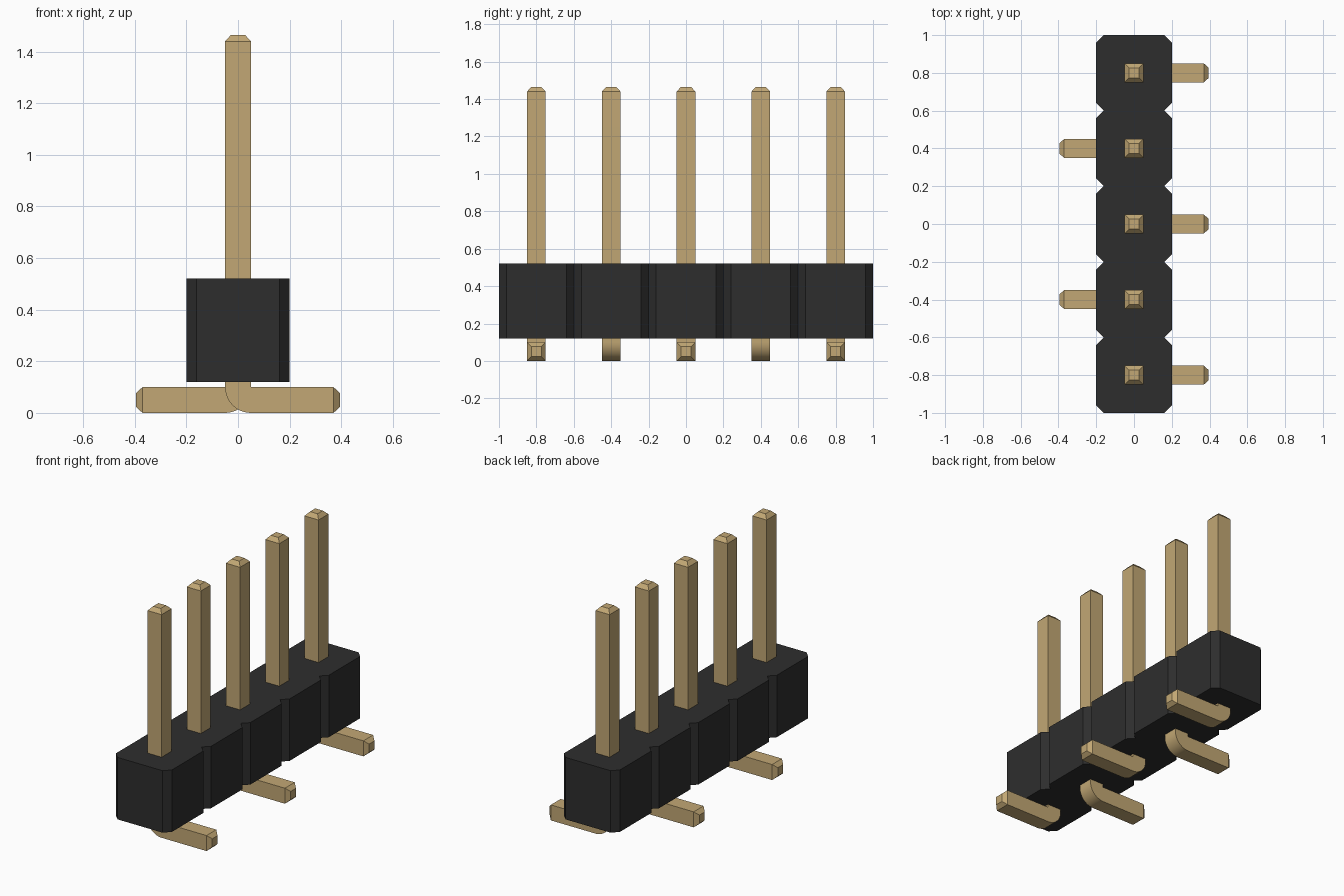
import bpy, bmesh, math

if "Cube" in bpy.data.objects:
    bpy.data.objects.remove(bpy.data.objects["Cube"], do_unlink=True)

PITCH, COUNT = 0.4, 5
W, TIP = 0.05, 0.027          # pin half width, tip half width


def material(name, rgb, metallic=0.0):
    m = bpy.data.materials.new(name)
    m.use_nodes = True
    m.diffuse_color = (*rgb, 1)
    m.node_tree.nodes["Principled BSDF"].inputs["Base Color"].default_value = (*rgb, 1)
    return m


def finish(bm, name, mat):
    bmesh.ops.recalc_face_normals(bm, faces=bm.faces[:])
    mesh = bpy.data.meshes.new(name)
    bm.to_mesh(mesh)
    bm.free()
    mesh.materials.append(mat)
    ob = bpy.data.objects.new(name, mesh)
    bpy.context.collection.objects.link(ob)
    return ob


black = material("black plastic", (0.027, 0.027, 0.027))
gold = material("gold metal", (0.54, 0.39, 0.176))

# Housing: chamfered outline with a V notch between positions, extruded upward
side = []
for i in range(COUNT):
    y = (i - (COUNT - 1) / 2) * PITCH
    side += [(0.16, y - 0.2), (0.2, y - 0.16), (0.2, y + 0.16), (0.16, y + 0.2)]
outline = []
for p in side + [(-x, y) for x, y in reversed(side)]:
    if not outline or math.dist(p, outline[-1]) > 1e-4:
        outline.append(p)
bm = bmesh.new()
base = bm.faces.new([bm.verts.new((x, y, 0.12)) for x, y in outline])
top = bmesh.ops.extrude_face_region(bm, geom=[base], use_keep_orig=True)
bmesh.ops.translate(bm, vec=(0, 0, 0.4),
                    verts=[v for v in top["geom"] if isinstance(v, bmesh.types.BMVert)])
finish(bm, "housing", black)


# Pin: square wire with tapered ends, rounded on the outside of the bend
def make_pin(name, y, s):
    # each ring: outer (x, z), inner (x, z), half depth
    rings = [((-TIP, 1.465), (TIP, 1.465), TIP), ((-W, 1.44), (W, 1.44), W)]
    for k in range(13):
        a = math.radians(90 * k / 12)
        rings.append(((W - 0.1 * math.cos(a), 0.1 - 0.1 * math.sin(a)), (W, 0.1), W))
    rings += [((0.37, 0), (0.37, 0.1), W),
              ((0.395, W - TIP), (0.395, W + TIP), TIP)]
    bm = bmesh.new()
    loops = []
    for o, i, d in rings:
        loops.append([bm.verts.new((s * p[0], y + e, p[1]))
                      for p, e in ((o, -d), (o, d), (i, d), (i, -d))])
    for a, b in zip(loops, loops[1:]):
        for k in range(4):
            n = (k + 1) % 4
            bm.faces.new((a[k], a[n], b[n], b[k]))
    bm.faces.new(loops[0])
    bm.faces.new(loops[-1])
    bmesh.ops.remove_doubles(bm, verts=bm.verts[:], dist=1e-5)
    return finish(bm, name, gold)


pins = []
for i in range(COUNT):
    pins.append(make_pin(f"pin_{i + 1}", (i - (COUNT - 1) / 2) * PITCH, 1 if i % 2 == 0 else -1))

# Smooth only the rounded bends
bpy.ops.object.select_all(action="DESELECT")
for p in pins:
    p.select_set(True)
bpy.context.view_layer.objects.active = pins[0]
bpy.ops.object.shade_smooth_by_angle(angle=math.radians(30))
